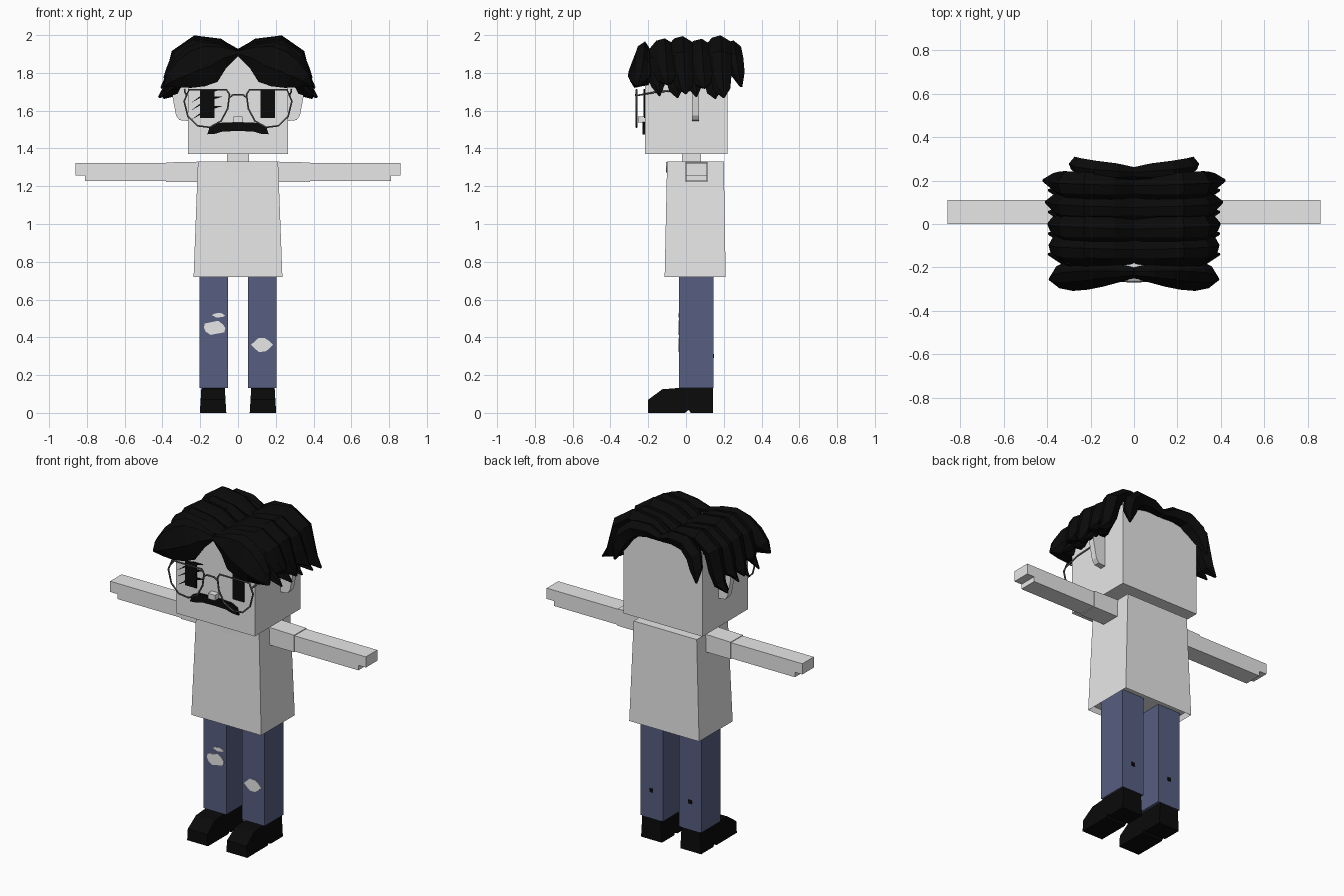
import bpy, bmesh, math
from mathutils import Vector

cube = bpy.data.objects.get("Cube")
if cube:
    bpy.data.objects.remove(cube, do_unlink=True)


def material(name, r, g, b):
    m = bpy.data.materials.new(name)
    m.use_nodes = True
    m.diffuse_color = (r, g, b, 1)
    m.node_tree.nodes["Principled BSDF"].inputs["Base Color"].default_value = (r, g, b, 1)
    return m


PALE = material("pale grey", 0.8, 0.8, 0.8)
DENIM = material("denim blue", 0.095, 0.114, 0.22)
BLACK = material("black", 0.003, 0.003, 0.003)
WIRE = material("wire grey", 0.1, 0.1, 0.1)


def finish(name, bm, mat):
    bmesh.ops.recalc_face_normals(bm, faces=bm.faces)
    mesh = bpy.data.meshes.new(name)
    bm.to_mesh(mesh)
    bm.free()
    mesh.materials.append(mat)
    obj = bpy.data.objects.new(name, mesh)
    bpy.context.collection.objects.link(obj)
    return obj


def loft(name, rings, mat):
    """Skin closed rings of equal length and cap both ends."""
    bm = bmesh.new()
    rows = [[bm.verts.new(p) for p in ring] for ring in rings]
    n = len(rows[0])
    for a, b in zip(rows, rows[1:]):
        for i in range(n):
            bm.faces.new((a[i], a[(i + 1) % n], b[(i + 1) % n], b[i]))
    bm.faces.new(rows[0])
    bm.faces.new(rows[-1])
    return finish(name, bm, mat)


def plate(name, pts, y0, y1, mat):
    """Extrude an (x, z) outline along y."""
    return loft(name, [[(x, y, z) for x, z in pts] for y in (y0, y1)], mat)


def rect(x0, x1, z0, z1):
    return [(x0, z0), (x1, z0), (x1, z1), (x0, z1)]


def box(name, x0, x1, y0, y1, z0, z1, mat):
    return plate(name, rect(x0, x1, z0, z1), y0, y1, mat)


def wire(name, pts, radius, mat, closed=False):
    cu = bpy.data.curves.new(name, "CURVE")
    cu.dimensions = "3D"
    cu.bevel_depth = radius
    cu.bevel_resolution = 1
    sp = cu.splines.new("POLY")
    sp.points.add(len(pts) - 1)
    for p, co in zip(sp.points, pts):
        p.co = (*co, 1)
    sp.use_cyclic_u = closed
    cu.materials.append(mat)
    obj = bpy.data.objects.new(name, cu)
    bpy.context.collection.objects.link(obj)


# Torso: tapered shirt with a hollow hem
shirt = loft("shirt", [
    [(-.235, -.113, .72), (.235, -.113, .72), (.235, .21, .72), (-.235, .21, .72)],
    [(-.212, -.1, 1.33), (.212, -.1, 1.33), (.212, .2, 1.33), (-.212, .2, 1.33)]], PALE)
bm = bmesh.new()
bm.from_mesh(shirt.data)
hem = [f for f in bm.faces if f.normal.z < -.9]
bmesh.ops.inset_individual(bm, faces=hem, thickness=.015, depth=-.03)
bm.to_mesh(shirt.data)
bm.free()

# Neckline, neck and head
arc = [math.pi * i / 10 for i in range(11)]
plate("neckline", [(.082 * math.cos(a), 1.328 - .055 * math.sin(a)) for a in arc],
      -.106, -.098, PALE)
box("neck", -.057, .057, -.02, .08, 1.32, 1.38, PALE)
box("head", -.265, .265, -.217, .22, 1.37, 1.89, PALE)
box("nose", -.024, .024, -.255, -.215, 1.537, 1.57, PALE)

# Face details
for side, x0 in (("right", -.2), ("left", .12)):
    box(side + "_eye", x0, x0 + .075, -.223, -.215, 1.56, 1.71, BLACK)
for i, z in enumerate((1.55, 1.6, 1.64)):
    plate(f"lash_{i}", [(-.25, z), (-.16, z + .05), (-.08, z + .075), (-.15, z + .075)],
          -.224, -.216, BLACK)
half = [(0, 1.54), (.11, 1.535), (.15, 1.515), (.162, 1.475),
        (.12, 1.478), (.08, 1.49), (0, 1.492)]
plate("moustache", half + [(-x, z) for x, z in half[-2:0:-1]], -.231, -.216, BLACK)

# Glasses
lens = [(.045, 1.685), (.06, 1.71), (.26, 1.71), (.285, 1.65), (.265, 1.57),
        (.215, 1.52), (.15, 1.512), (.09, 1.545), (.055, 1.61)]
for s, side in ((-1, "right"), (1, "left")):
    wire(side + "_lens_rim", [(s * x, -.262, z) for x, z in lens], .005, WIRE, True)
    wire(side + "_temple", [(s * .272, -.262, 1.68), (s * .282, -.15, 1.7),
                            (s * .282, .04, 1.71)], .005, WIRE)
wire("glasses_bridge", [(-.045, -.262, 1.67), (-.025, -.265, 1.685),
                        (.025, -.265, 1.685), (.045, -.262, 1.67)], .005, WIRE)

# Limbs and ears, mirrored
ear = [(.26, 1.545), (.31, 1.55), (.328, 1.575), (.348, 1.68), (.345, 1.75), (.26, 1.76)]
arm = [(.2, 1.227), (.81, 1.227), (.81, 1.257), (.86, 1.257), (.86, 1.322), (.2, 1.322)]
sole = [(-.2, 0), (-.2, .07), (-.125, .125), (-.04, .132), (.143, .14),
        (.143, 0), (.025, 0), (.015, .016), (-.005, 0)]
for s, side in ((-1, "right"), (1, "left")):
    plate(side + "_ear", [(s * x, z) for x, z in ear], .032, .068, PALE)
    plate(side + "_arm", [(s * x, z) for x, z in arm], 0, .11, PALE)
    plate(side + "_sleeve", [(s * .2, 1.223), (s * .38, 1.223), (s * .38, 1.326), (s * .2, 1.33)],
          -.003, .114, PALE)
    box(side + "_trouser_leg", s * .053, s * .205, -.037, .145, .132, .75, DENIM)
    loft(side + "_shoe", [[(s * (x + d * z), y, z) for y, z in sole]
                          for x, d in ((.062, .06), (.202, -.06))], BLACK)
    box(side + "_calf_mark", s * .13 - .011, s * .13 + .011, .143, .149, .29, .312, BLACK)

# Ripped knees as thin ragged plates
for i, (x, z, w, h) in enumerate(((-.125, .45, .058, .036), (-.103, .517, .032, .012),
                                  (.127, .36, .052, .037))):
    ragged = []
    for k in range(10):
        a = math.tau * k / 10
        r = 1 + .12 * math.sin(3.7 * k + i)
        ragged.append((x + w * r * math.cos(a), z + h * r * math.sin(a)))
    plate(f"knee_rip_{i}", ragged, -.041, -.035, PALE)


# Hair: locks swept from the parting outwards, shingled front to back
def lock(name, s, y, path, thick, width, tip_shift):
    pts = [Vector((x, z)) for x, z in path]
    rings = []
    last = len(pts) - 1
    for i, p in enumerate(pts):
        t = (pts[min(i + 1, last)] - pts[max(i - 1, 0)]).normalized()
        n = Vector((-t.y, t.x))
        h, w = thick[i], width[i]
        cy = y + tip_shift * (i / last) ** 2
        section = [(-1, -.2), (-.45, .75), (.2, 1), (1, .3), (.6, -.8), (-.5, -1)]
        ring = []
        for a, b in section:
            q = p + n * (b * h)
            ring.append((s * q.x, cy + a * w, q.y))
        rings.append(ring)
    loft(name, rings, BLACK)


side_w = (.055, .065, .07, .07, .06, .045, .006)
side_t = (.025, .045, .05, .05, .045, .035, .005)
# row centre y, tip drop, lift of the crown
rows = ((.165, -.05, .012), (.065, 0, -.006), (-.035, -.03, .008), (-.13, .02, -.004))
for s, side in ((-1, "right"), (1, "left")):
    for i, (y, drop, lift) in enumerate(rows):
        path = [(0, 1.89), (.1, 1.925 + lift), (.22, 1.938 + lift), (.31, 1.875 + lift),
                (.338, 1.80 + drop * .4), (.365, 1.745 + drop * .7),
                (.42 - .012 * i, 1.72 + drop)]
        lock(f"{side}_hair_lock_{i}", s, y, path, side_t, side_w, .035)
        # Shorter under-lock filling the temple
        under = [(.2, 1.9), (.29, 1.86), (.31, 1.78), (.34, 1.72 + drop * .5),
                 (.395, 1.675 + drop * .2)]
        lock(f"{side}_under_lock_{i}", s, y - .03, under, (.03, .04, .035, .025, .004),
             (.05, .055, .05, .035, .005), .02)
    # Fringe falling in front of the forehead
    fringe = [(0, 1.905), (.08, 1.89), (.15, 1.86), (.22, 1.835), (.29, 1.80),
              (.35, 1.765), (.39, 1.73)]
    lock(f"{side}_fringe", s, -.225, fringe, (.015, .065, .115, .115, .09, .05, .005),
         (.025, .045, .06, .07, .07, .05, .006), -.03)
    # Back lock hanging behind the head
    back = [(0, 1.905), (.08, 1.93), (.17, 1.925), (.235, 1.87), (.262, 1.80), (.275, 1.725)]
    lock(f"{side}_back_lock", s, .232, back, (.02, .04, .05, .05, .04, .006),
         (.03, .045, .05, .05, .04, .006), .06)
